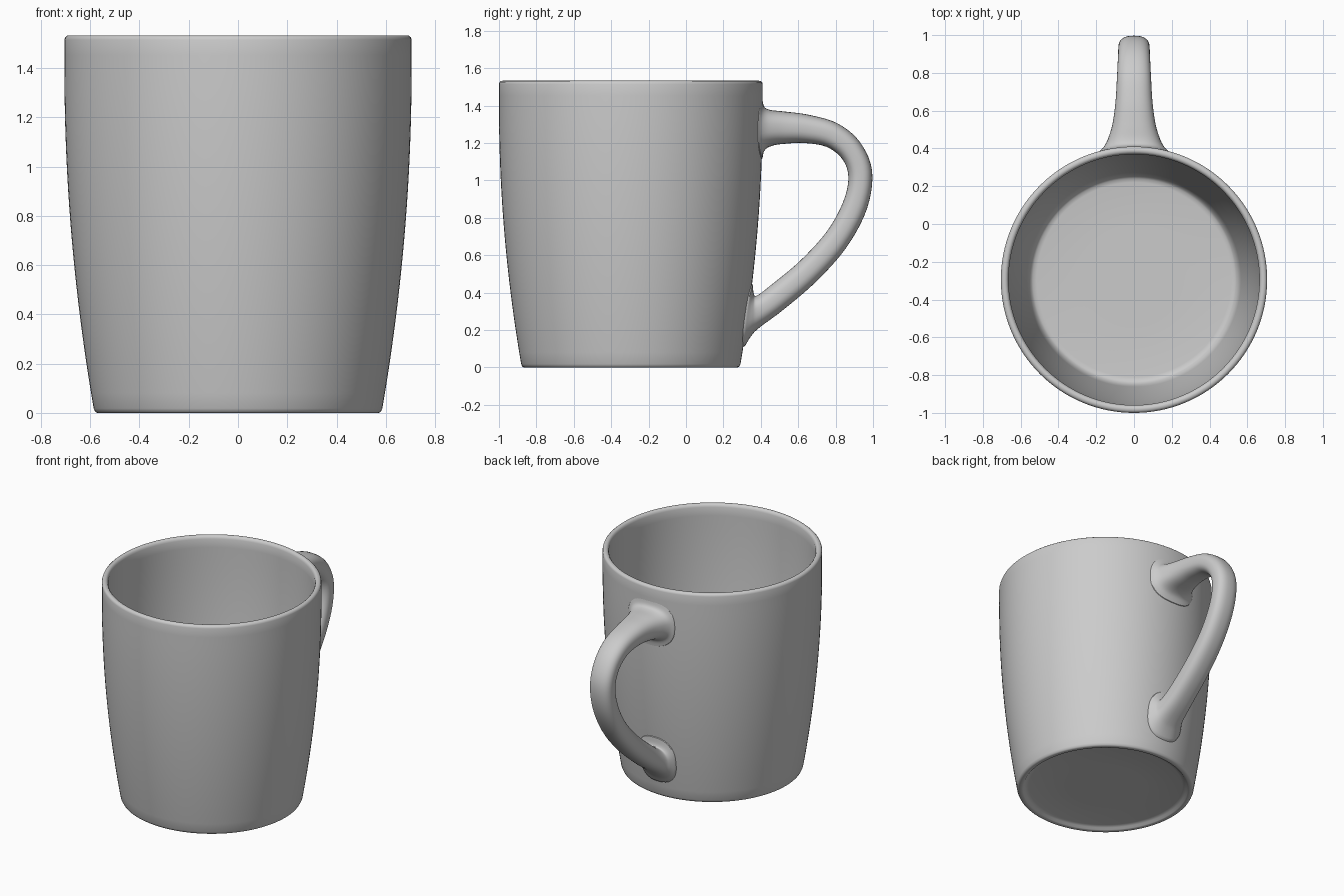
import bpy, bmesh, math
from mathutils import Vector

if "Cube" in bpy.data.objects:
    bpy.data.objects.remove(bpy.data.objects["Cube"])

CY = -0.295      # centre of the cup in y
TOP = 1.533      # rim height


def wall(z):
    """Outer cup radius at height z."""
    return 0.705 - 0.122 * max(0.0, 1 - z / 1.4) ** 2


def make_object(name, bm):
    bmesh.ops.recalc_face_normals(bm, faces=bm.faces)
    mesh = bpy.data.meshes.new(name)
    bm.to_mesh(mesh)
    bm.free()
    ob = bpy.data.objects.new(name, mesh)
    bpy.context.collection.objects.link(ob)
    bpy.ops.object.select_all(action='DESELECT')
    ob.select_set(True)
    bpy.context.view_layer.objects.active = ob
    bpy.ops.object.shade_smooth_by_angle(angle=math.radians(40))
    return ob


def bridge(bm, rings, closed_caps=False):
    n = len(rings[0])
    for a, b in zip(rings, rings[1:]):
        for i in range(n):
            j = (i + 1) % n
            bm.faces.new((a[i], a[j], b[j], b[i]))
    if closed_caps:
        bm.faces.new(rings[0])
        bm.faces.new(rings[-1])


# Cup: lathe profile from underside, up the outside, over the rim, down inside
steps = 24
profile = [(0.25, 0.022), (0.51, 0.022), (0.535, 0.015), (0.545, 0.003),
           (0.555, 0.0), (0.572, 0.0), (0.58, 0.005)]
profile += [(wall(z), z) for z in
            (0.018 + (TOP - 0.036) * i / steps for i in range(steps + 1))]
profile += [(0.702, TOP - 0.008), (0.694, TOP - 0.001), (0.685, TOP),
            (0.676, TOP - 0.001), (0.669, TOP - 0.008)]
profile += [(wall(z) - 0.041, z) for z in
            (TOP - 0.02 - (TOP - 0.11) * i / steps for i in range(steps + 1))]
profile += [(0.545, 0.072), (0.535, 0.063), (0.515, 0.06), (0.25, 0.06)]

SEG = 128
bm = bmesh.new()
rings = []
for r, z in profile:
    rings.append([bm.verts.new((r * math.cos(2 * math.pi * k / SEG),
                                CY + r * math.sin(2 * math.pi * k / SEG), z))
                  for k in range(SEG)])
bridge(bm, rings, True)
make_object("cup_body", bm)

# Handle: outer edge (y, z), inner edge (y, z), half width
stations = [
    (0.408, 1.440, 0.408, 1.110, 0.185),
    (0.418, 1.395, 0.420, 1.160, 0.160),
    (0.450, 1.377, 0.460, 1.185, 0.137),
    (0.530, 1.368, 0.530, 1.196, 0.114),
    (0.660, 1.350, 0.630, 1.200, 0.098),
    (0.810, 1.305, 0.750, 1.180, 0.090),
    (0.930, 1.205, 0.835, 1.115, 0.085),
    (0.995, 1.050, 0.868, 1.020, 0.083),
    (0.968, 0.850, 0.842, 0.890, 0.083),
    (0.860, 0.645, 0.755, 0.730, 0.084),
    (0.700, 0.463, 0.610, 0.570, 0.088),
    (0.520, 0.308, 0.450, 0.437, 0.093),
    (0.395, 0.215, 0.380, 0.385, 0.105),
    (0.350, 0.170, 0.362, 0.395, 0.122),
    (0.310, 0.105, 0.358, 0.450, 0.145),
]


def spline(points, sub):
    """Catmull-Rom subdivision of a list of equal-length tuples."""
    pts = [Vector(p) for p in points]
    pts = [pts[0]] + pts + [pts[-1]]
    out = []
    for a, b, c, d in zip(pts, pts[1:], pts[2:], pts[3:]):
        for s in range(sub):
            t = s / sub
            out.append(0.5 * (2 * b + (c - a) * t + (2 * a - 5 * b + 4 * c - d) * t * t
                              + (3 * b - a - 3 * c + d) * t ** 3))
    return out + [pts[-1]]


def soft(v, power=0.8):
    return math.copysign(abs(v) ** power, v)


N = 40
path = spline(stations, 5)
bm = bmesh.new()
rings = []
for idx, (oy, oz, iy, iz, w) in enumerate(path):
    ring = []
    for k in range(N):
        a = 2 * math.pi * k / N
        s, x = soft(math.sin(a)), w * soft(math.cos(a))
        y = (oy + iy) / 2 + (oy - iy) / 2 * s
        z = (oz + iz) / 2 + (oz - iz) / 2 * s
        # wrap the flared ends around the curved wall
        drop = wall(z) - math.sqrt(wall(z) ** 2 - x * x)
        near = max(0.0, 1 - min(idx, len(path) - 1 - idx) / 12)
        y -= drop * near
        if idx in (0, len(path) - 1):
            y = CY + math.sqrt((wall(z) - 0.012) ** 2 - x * x)
        ring.append(bm.verts.new((x, y, z)))
    rings.append(ring)
bridge(bm, rings, False)
make_object("handle", bm)
